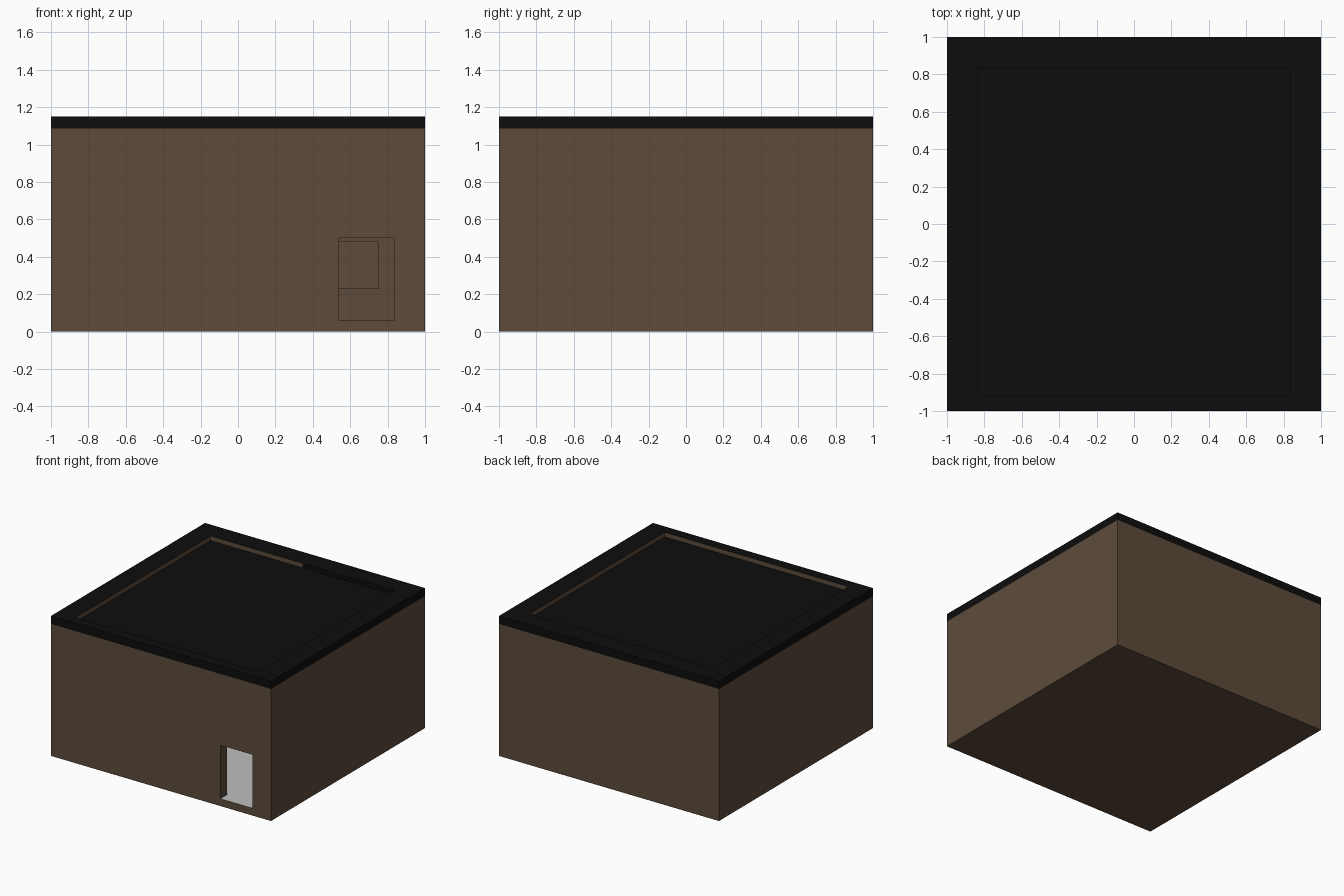
import bpy, bmesh

if "Cube" in bpy.data.objects:
    bpy.data.objects.remove(bpy.data.objects["Cube"])

def material(name, rgb):
    m = bpy.data.materials.new(name)
    m.diffuse_color = (*rgb, 1)
    m.use_nodes = True
    m.node_tree.nodes["Principled BSDF"].inputs["Base Color"].default_value = m.diffuse_color
    return m

BROWN, BLACK, GREY = 0, 1, 2
mats = [material("brown_wall", (0.110, 0.071, 0.044)),
        material("black_roof", (0.004, 0.004, 0.004)),
        material("light_floor", (0.52, 0.52, 0.52))]

def box(name, x, y, z):
    bm = bmesh.new()
    bmesh.ops.create_cube(bm, size=1)
    for v in bm.verts:
        v.co = [r[0] if c < 0 else r[1] for c, r in zip(v.co, (x, y, z))]
    me = bpy.data.meshes.new(name)
    bm.to_mesh(me)
    bm.free()
    ob = bpy.data.objects.new(name, me)
    bpy.context.collection.objects.link(ob)
    return ob

TOP, BAND, ROOF = 1.15, 1.085, 1.113
IN_X, IN_FRONT, IN_BACK = 0.835, -0.915, 0.835

# solid block of the building
house = box("building", (-1, 1), (-1, 1), (0, TOP))

# hollows: room, sunken roof, doorway, niche in the back wall
cutters = [
    box("room_cutter", (-IN_X, IN_X), (IN_FRONT, IN_BACK), (0.057, 1.05)),
    box("roof_cutter", (-IN_X, IN_X), (IN_FRONT, IN_BACK), (ROOF, 1.4)),
    box("door_cutter", (0.54, 0.833), (-1.2, -0.85), (0.06, 0.50)),
    box("niche_cutter", (0.45, 0.75), (0.7, 0.88), (0.23, 0.48)),
]
for c in cutters:
    c.hide_render = True
    mod = house.modifiers.new(c.name, 'BOOLEAN')
    mod.operation, mod.solver, mod.object = 'DIFFERENCE', 'EXACT', c
deps = bpy.context.evaluated_depsgraph_get()
mesh = bpy.data.meshes.new_from_object(house.evaluated_get(deps))
house.modifiers.clear()
house.data = mesh
for c in cutters:
    bpy.data.objects.remove(c)

mesh.materials.clear()
for m in mats:
    mesh.materials.append(m)

# cut the trim line and the colour change on the back parapet
bm = bmesh.new()
bm.from_mesh(mesh)
bm.normal_update()

def cut(faces, co, no):
    faces = list(faces)
    geom = faces + list({e for f in faces for e in f.edges}) + list({v for f in faces for v in f.verts})
    bmesh.ops.bisect_plane(bm, geom=geom, plane_co=co, plane_no=no)

def outer(f):
    return all(max(abs(v.co.x), abs(v.co.y)) > 0.999 for v in f.verts) and abs(f.normal.z) < 0.1

def back_parapet(f):
    return f.normal.y < -0.9 and all(v.co.z > ROOF - 0.01 for v in f.verts) and f.verts[0].co.y > 0

cut([f for f in bm.faces if outer(f)], (0, 0, BAND), (0, 0, 1))
cut([f for f in bm.faces if back_parapet(f)], (0, 0, 0), (1, 0, 0))
bm.normal_update()

# colour by height and direction
for f in bm.faces:
    c = f.calc_center_median()
    f.smooth = False
    f.material_index = BROWN
    if f.normal.z > 0.9:
        if c.z > 1.1:
            f.material_index = BLACK
        elif c.z < 0.1:
            f.material_index = GREY
    elif outer(f) and c.z > BAND:
        f.material_index = BLACK
    elif back_parapet(f) and c.x > 0:
        f.material_index = BLACK
bm.to_mesh(mesh)
bm.free()
